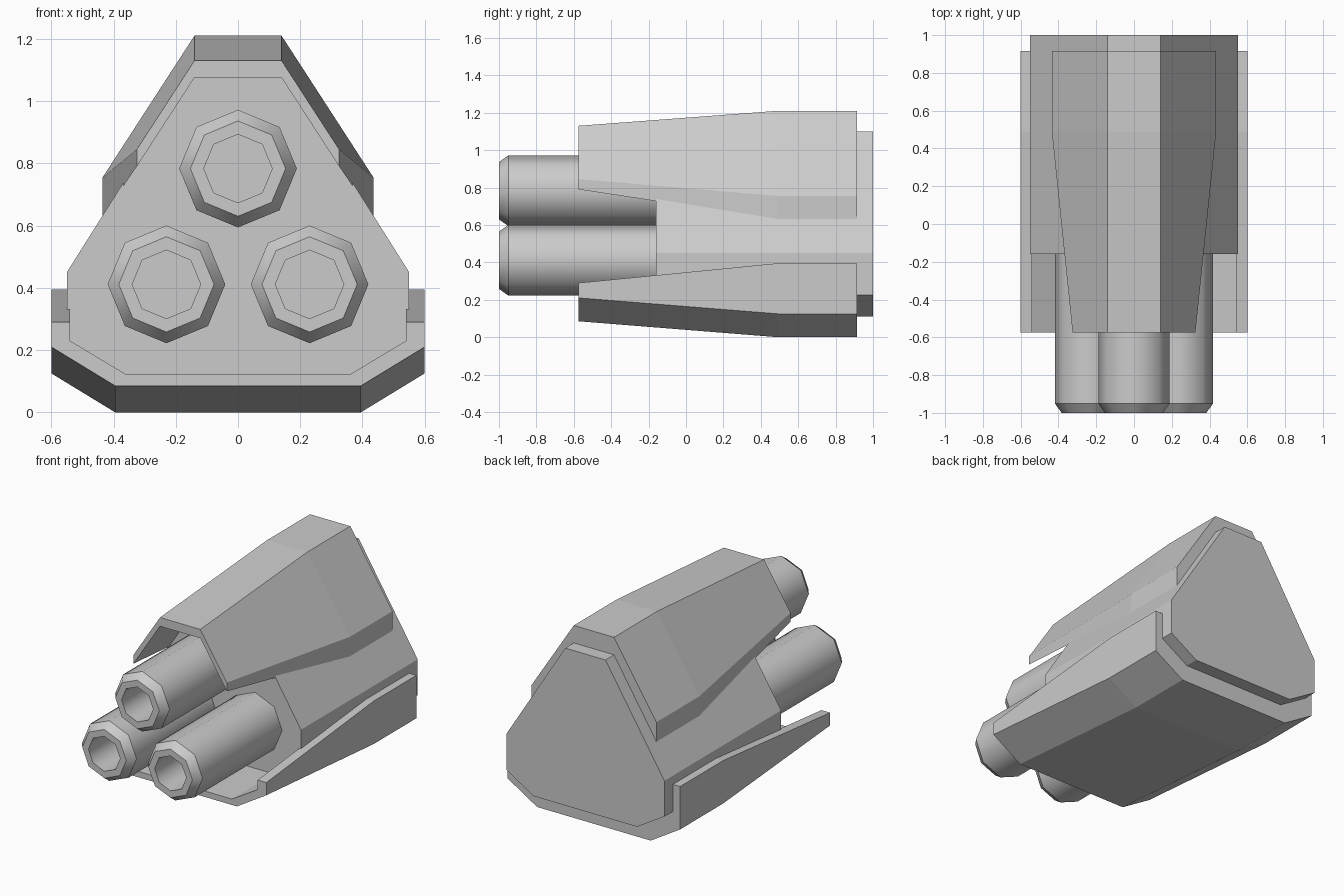
import bpy, bmesh
from math import sin, cos, tau

if "Cube" in bpy.data.objects:
    bpy.data.objects.remove(bpy.data.objects["Cube"])


def finish(bm, name):
    bmesh.ops.recalc_face_normals(bm, faces=bm.faces[:])
    me = bpy.data.meshes.new(name)
    bm.to_mesh(me)
    bm.free()
    ob = bpy.data.objects.new(name, me)
    bpy.context.collection.objects.link(ob)
    return ob


def mirror(half):
    """Left-to-right run of points from the right-hand half."""
    return [(-x, z) for x, z in reversed(half)] + list(half)


def loft(name, sections):
    """Closed solid through (y, [(x, z), ...]) sections."""
    bm = bmesh.new()
    rings = [[bm.verts.new((x, y, z)) for x, z in pts] for y, pts in sections]
    n = len(rings[0])
    for a, b in zip(rings, rings[1:]):
        for i in range(n):
            j = (i + 1) % n
            bm.faces.new((a[i], a[j], b[j], b[i]))
    bm.faces.new(rings[0])
    bm.faces.new(rings[-1])
    return finish(bm, name)


def shell(name, front, back):
    """Open channel tapering forward; front/back = (outer half, inner half)."""
    f, b = [mirror(o) + mirror(i)[::-1] for o, i in (front, back)]
    return loft(name, [(-0.575, f), (0.49, b), (0.915, b)])


# Central housing
core = mirror([(0.14, 1.10), (0.55, 0.45), (0.55, 0.225), (0.36, 0.11)])
loft("housing", [(-0.16, core), (1.0, core)])

# Upper cowl
shell("upper_cowl",
      ([(0.14, 1.13), (0.325, 0.845)], [(0.14, 1.075), (0.325, 0.79)]),
      ([(0.14, 1.21), (0.435, 0.755)], [(0.14, 1.095), (0.435, 0.63)]))

# Lower cradle
shell("lower_cradle",
      ([(0.395, 0.085), (0.6, 0.21), (0.6, 0.29)],
       [(0.36, 0.122), (0.54, 0.23), (0.54, 0.29)]),
      ([(0.395, 0.0), (0.6, 0.125), (0.6, 0.395)],
       [(0.36, 0.122), (0.54, 0.23), (0.54, 0.395)]))


# Octagonal barrels with chamfered muzzles and bores
def barrel(name, cx, cz, n=8):
    profile = [(0.189, -0.10), (0.189, -0.95), (0.153, -1.0),
               (0.11, -1.0), (0.11, -0.55)]
    bm = bmesh.new()
    rings = [[bm.verts.new((cx + r * sin(tau * i / n), y, cz + r * cos(tau * i / n)))
              for i in range(n)] for r, y in profile]
    for a, b in zip(rings, rings[1:]):
        for i in range(n):
            j = (i + 1) % n
            bm.faces.new((a[i], a[j], b[j], b[i])).smooth = True
    bm.faces.new(rings[0])
    bm.faces.new(rings[-1])
    for ring in rings:
        for i in range(n):
            bm.edges.get((ring[i], ring[(i + 1) % n])).smooth = False
    finish(bm, name)


for name, x, z in (("top_barrel", 0, 0.783), ("left_barrel", -0.23, 0.411),
                   ("right_barrel", 0.23, 0.411)):
    barrel(name, x, z)
